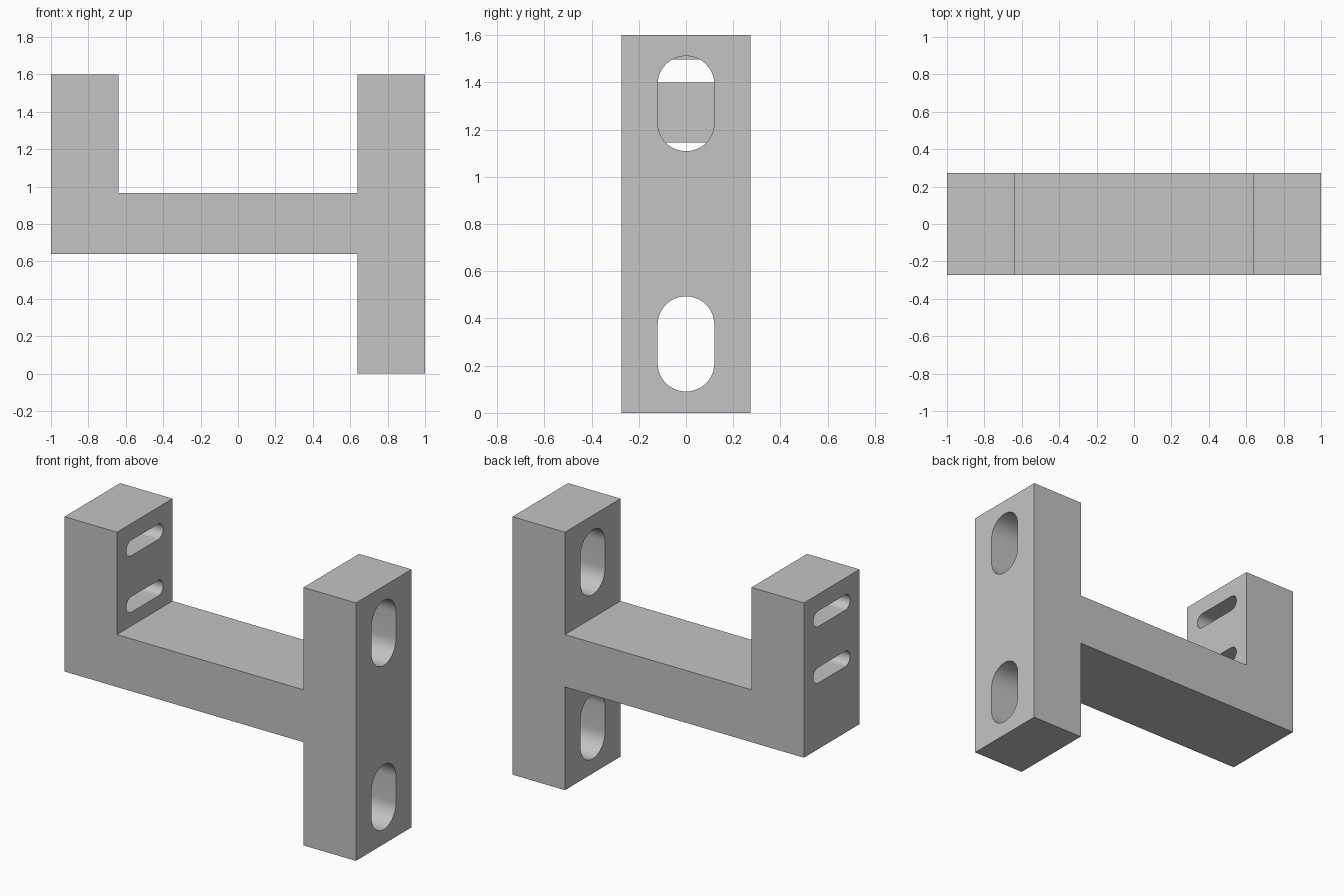
import bpy
import bmesh
import math

cube = bpy.data.objects.get("Cube")
if cube:
    bpy.data.objects.remove(cube, do_unlink=True)

HALF_DEPTH = 0.2725
INNER = 0.64          # inner faces of both uprights
BEAM_LOW, BEAM_HIGH, TOP = 0.64, 0.965, 1.6

grey = bpy.data.materials.new("light_grey")
grey.use_nodes = True
colour = (0.55, 0.55, 0.55, 1)
grey.diffuse_color = colour
grey.node_tree.nodes["Principled BSDF"].inputs["Base Color"].default_value = colour


def prism(name, points, direction):
    """Extrude a closed outline into a solid."""
    bm = bmesh.new()
    face = bm.faces.new([bm.verts.new(p) for p in points])
    extruded = bmesh.ops.extrude_face_region(bm, geom=[face])["geom"]
    verts = [g for g in extruded if isinstance(g, bmesh.types.BMVert)]
    bmesh.ops.translate(bm, verts=verts, vec=direction)
    bmesh.ops.recalc_face_normals(bm, faces=bm.faces)
    mesh = bpy.data.meshes.new(name)
    bm.to_mesh(mesh)
    bm.free()
    mesh.materials.append(grey)
    obj = bpy.data.objects.new(name, mesh)
    bpy.context.collection.objects.link(obj)
    return obj


def slot_cutter(name, x, z, width, height, segments=24):
    """Round-ended slot running along x through an upright."""
    r = min(width, height) / 2
    dy, dz = width / 2 - r, height / 2 - r
    start = math.pi / 2 if dy > dz else 0
    outline = []
    for end in (0, 1):
        sign = 1 - 2 * end
        for i in range(segments + 1):
            a = start + math.pi * (end + i / segments)
            oy = -dy * sign
            oz = dz * sign
            outline.append((x - 0.3, oy + r * math.cos(a), z + oz + r * math.sin(a)))
    return prism(name, outline, (0.6, 0, 0))


# Bracket body: short upright, beam and long upright in one outline
outline = [(-1, BEAM_LOW), (INNER, BEAM_LOW), (INNER, 0), (1, 0), (1, TOP),
           (INNER, TOP), (INNER, BEAM_HIGH), (-INNER, BEAM_HIGH),
           (-INNER, TOP), (-1, TOP)]
body = prism("bracket_body", [(x, -HALF_DEPTH, z) for x, z in outline],
             (0, 2 * HALF_DEPTH, 0))

# Tall slots in the long upright, flat slots in the short one
upright = (1 + INNER) / 2
cutters = [slot_cutter("tall_slot_cutter", upright, z, 0.24, 0.403)
           for z in (0.292, 1.31)]
cutters += [slot_cutter("flat_slot_cutter", -upright, z, 0.36, 0.096)
            for z in (1.098, 1.448)]

bpy.context.view_layer.objects.active = body
body.select_set(True)
for cutter in cutters:
    cut = body.modifiers.new("slot", "BOOLEAN")
    cut.operation = "DIFFERENCE"
    cut.solver = "EXACT"
    cut.object = cutter
    bpy.ops.object.modifier_apply(modifier=cut.name)
for cutter in cutters:
    bpy.data.objects.remove(cutter, do_unlink=True)

# Smooth slot ends, crisp edges elsewhere
bpy.ops.object.select_all(action="DESELECT")
body.select_set(True)
bpy.ops.object.shade_smooth_by_angle(angle=math.radians(30))
